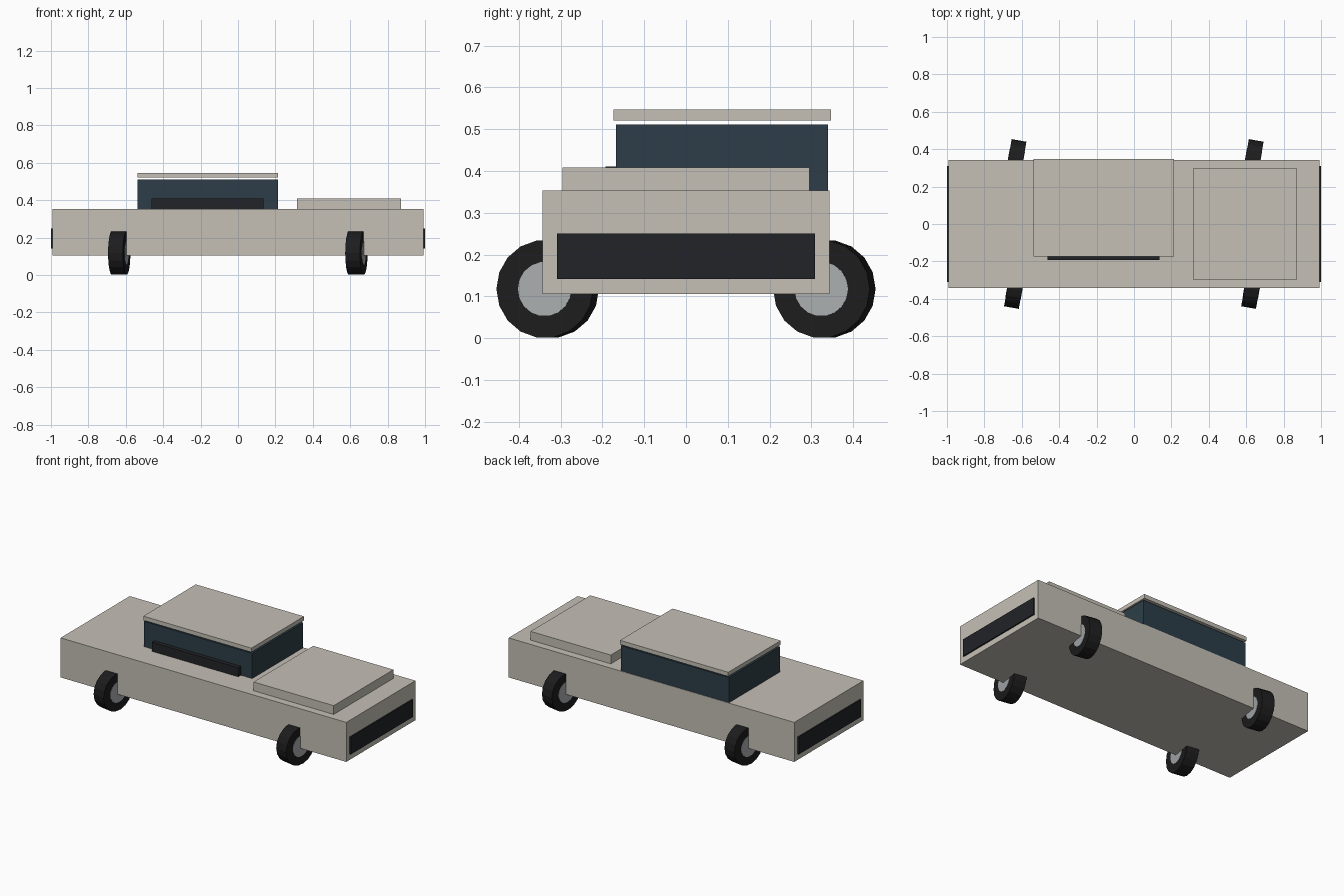
import bpy
from math import pi

if "Cube" in bpy.data.objects:
    bpy.data.objects.remove(bpy.data.objects["Cube"])


def material(name, rgb):
    m = bpy.data.materials.new(name)
    m.diffuse_color = (*rgb, 1)
    m.use_nodes = True
    m.node_tree.nodes["Principled BSDF"].inputs["Base Color"].default_value = m.diffuse_color
    return m


PAINT = material("paint", (0.56, 0.53, 0.47))
GLASS = material("glass", (0.026, 0.048, 0.065))
TRIM = material("trim", (0.015, 0.017, 0.021))
RUBBER = material("rubber", (0.012, 0.012, 0.013))
METAL = material("metal", (0.40, 0.42, 0.43))


def box(name, xs, ys, zs, mat):
    """Box from its minimum and maximum along each axis."""
    bpy.ops.mesh.primitive_cube_add(size=1, location=[(a + b) / 2 for a, b in (xs, ys, zs)])
    ob = bpy.context.object
    ob.name = name
    ob.scale = [b - a for a, b in (xs, ys, zs)]
    bpy.ops.object.transform_apply(location=False, rotation=False, scale=True)
    ob.data.materials.append(mat)
    return ob


def disc(name, radius, width, loc, mat):
    """18-sided cylinder along x with a vertex pointing straight down."""
    bpy.ops.mesh.primitive_cylinder_add(vertices=18, radius=radius, depth=width,
                                        location=loc, rotation=(0, pi / 2, 0))
    ob = bpy.context.object
    ob.name = name
    # turn about the axle so that a vertex touches the ground
    low = min((ob.matrix_basis @ v.co).z for v in ob.data.vertices)
    if low > loc[2] - radius + 1e-4:
        ob.rotation_euler = (pi / 18, pi / 2, 0)
    ob.data.materials.append(mat)
    return ob


# Body, hood and cabin
box("body", (-0.992, 0.992), (-0.343, 0.343), (0.105, 0.353), PAINT)
box("hood", (0.315, 0.872), (-0.296, 0.296), (0.353, 0.408), PAINT)
box("cabin", (-0.536, 0.215), (-0.167, 0.340), (0.353, 0.511), GLASS)
box("roof", (-0.536, 0.215), (-0.174, 0.347), (0.521, 0.547), PAINT)
box("side_trim", (-0.462, 0.137), (-0.193, -0.160), (0.353, 0.410), TRIM)

# Dark panels on both ends
for side, s in (("right", 1), ("left", -1)):
    xs = sorted((s * 0.985, s * 1.0))
    box("end_panel_" + side, xs, (-0.309, 0.309), (0.141, 0.250), TRIM)

# Wheels, axles along x
for x in (-0.635, 0.633):
    for y in (-0.331, 0.331):
        loc = (x, y, 0.1175)
        disc("tyre", 0.1175, 0.08, loc, RUBBER)
        disc("hub", 0.065, 0.083, loc, METAL)
